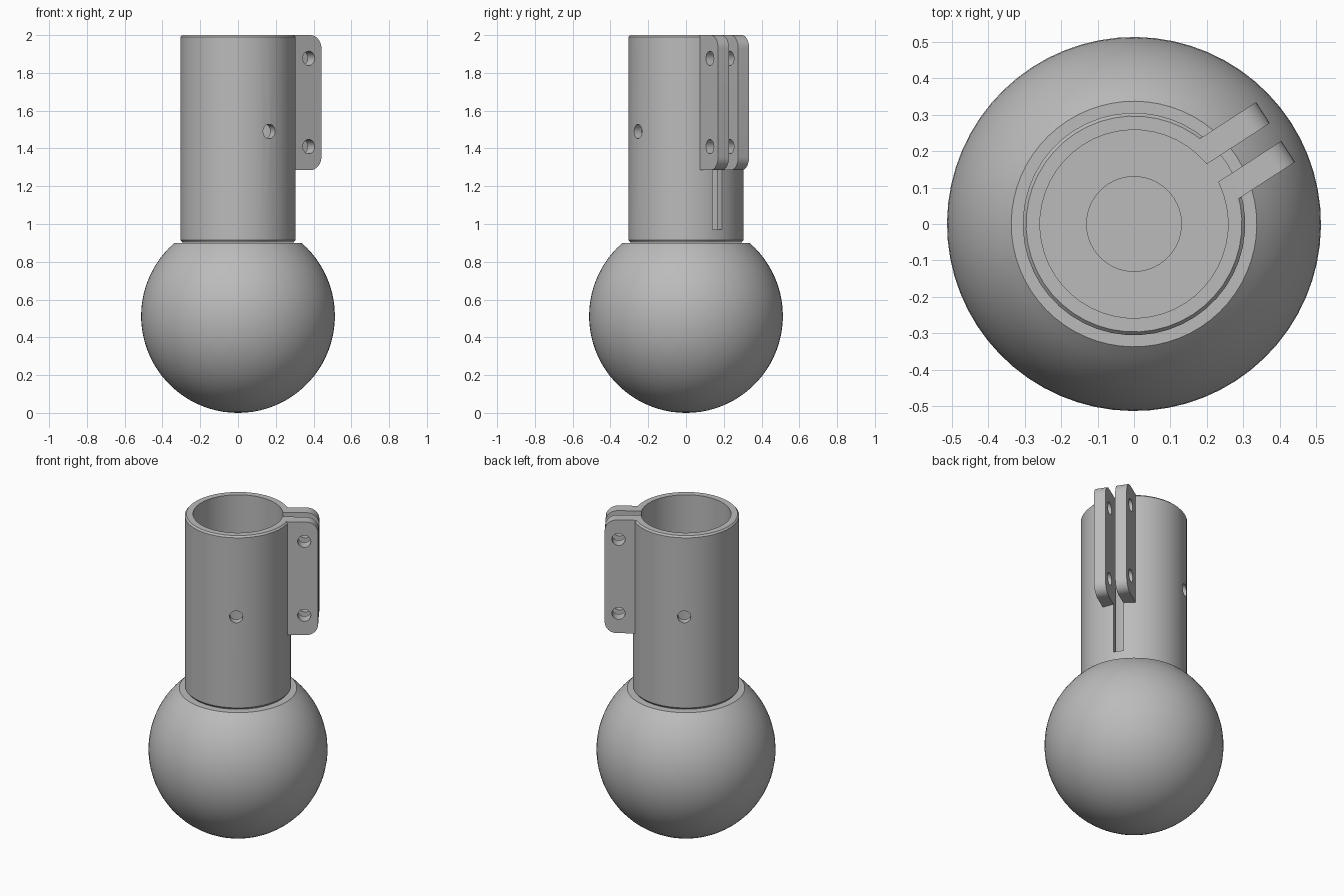
import bpy, bmesh, math
from mathutils import Matrix, Vector

if "Cube" in bpy.data.objects:
    bpy.data.objects.remove(bpy.data.objects["Cube"], do_unlink=True)

TURN = Matrix.Rotation(math.radians(33), 4, 'Z')   # heading of the clamp ears

grey = bpy.data.materials.new("plain grey")
grey.use_nodes = True
colour = (0.5, 0.5, 0.5, 1)
grey.diffuse_color = colour
grey.node_tree.nodes["Principled BSDF"].inputs["Base Color"].default_value = colour


def finish(bm, name):
    bmesh.ops.recalc_face_normals(bm, faces=bm.faces)
    mesh = bpy.data.meshes.new(name)
    bm.to_mesh(mesh)
    bm.free()
    mesh.materials.append(grey)
    mesh.transform(TURN)
    ob = bpy.data.objects.new(name, mesh)
    bpy.context.collection.objects.link(ob)
    return ob


def lathe(name, profile, segments):
    """Spin (radius, z) points, both ends on the axis."""
    bm = bmesh.new()
    verts = [bm.verts.new((r, 0, z)) for r, z in profile]
    edges = [bm.edges.new(pair) for pair in zip(verts, verts[1:])]
    bmesh.ops.spin(bm, geom=verts + edges, cent=(0, 0, 0), axis=(0, 0, 1),
                   angle=math.tau, steps=segments, use_merge=True)
    bmesh.ops.remove_doubles(bm, verts=bm.verts, dist=1e-5)
    return finish(bm, name)


def box_cutter(name, low, high):
    bm = bmesh.new()
    low, high = Vector(low), Vector(high)
    bmesh.ops.create_cube(bm, size=1, matrix=Matrix.Translation((low + high) / 2)
                          @ Matrix.Diagonal((high - low).to_4d()))
    return finish(bm, name)


def drill(name, x, z, radius=0.038):
    """Cylinder along the clamp screw direction."""
    bm = bmesh.new()
    bmesh.ops.create_cone(bm, cap_ends=True, segments=24, radius1=radius,
                          radius2=radius, depth=1,
                          matrix=Matrix.Translation((x, 0, z))
                          @ Matrix.Rotation(math.pi / 2, 4, 'X'))
    return finish(bm, name)


def cut(ob, cutters):
    bpy.context.view_layer.objects.active = ob
    for cutter in cutters:
        cutter.hide_render = True
        mod = ob.modifiers.new("cut", 'BOOLEAN')
        mod.operation = 'DIFFERENCE'
        mod.solver = 'EXACT'
        mod.object = cutter
        bpy.ops.object.modifier_apply(modifier=mod.name)


def ear(name, near, far):
    """Plate with rounded outer corners, from y=near to y=far."""
    inner, outer, bottom, top, r = 0.27, 0.463, 1.285, 2.0, 0.07
    points = [(inner, top), (inner, bottom)]
    for cz, start in ((bottom + r, -90), (top - r, 0)):
        for i in range(9):
            a = math.radians(start + i * 90 / 8)
            points.append((outer - r + r * math.cos(a), cz + r * math.sin(a)))
    bm = bmesh.new()
    face = bm.faces.new([bm.verts.new((x, near, z)) for x, z in points])
    moved = bmesh.ops.extrude_face_region(bm, geom=[face])["geom"]
    bmesh.ops.translate(bm, vec=(0, far - near, 0),
                        verts=[v for v in moved if isinstance(v, bmesh.types.BMVert)])
    return finish(bm, name)


# Ball with a flat top
R, FLAT = 0.513, 0.90
end = math.asin((FLAT - R) / R)
arc = []
for i in range(33):
    a = -math.pi / 2 + (end + math.pi / 2) * i / 32
    arc.append((R * math.cos(a) if i else 0, R + R * math.sin(a)))
ball = lathe("ball", arc + [(0, FLAT)], 64)

# Tube with chamfered ends, a thick floor and a round recess in the floor
tube = lathe("tube", [(0, 0.902), (0.295, 0.902), (0.305, 0.915), (0.305, 1.99),
                      (0.296, 2.0), (0.258, 2.0), (0.258, 0.97), (0.13, 0.97),
                      (0.13, 0.91), (0, 0.91)], 48)

# Clamp ears on both sides of the slot
GAP, SIDE = 0.029, 0.098
ears = [ear("left_clamp_ear", GAP, SIDE), ear("right_clamp_ear", -SIDE, -GAP)]

# Slot, cross hole and screw holes
slot = box_cutter("slot_cutter", (0.2, -GAP, 0.97), (0.4, GAP, 2.1))
cross = drill("cross_hole_cutter", 0, 1.49)
screws = [drill("screw_hole_cutter", 0.383, z) for z in (1.41, 1.877)]
cut(tube, [slot, cross])
for plate in ears:
    cut(plate, screws)
for helper in [slot, cross] + screws:
    bpy.data.objects.remove(helper, do_unlink=True)

# Smooth the round surfaces, keep the edges crisp
bpy.ops.object.select_all(action='DESELECT')
for ob in [ball, tube] + ears:
    ob.select_set(True)
bpy.context.view_layer.objects.active = tube
bpy.ops.object.shade_smooth_by_angle(angle=math.radians(30))
